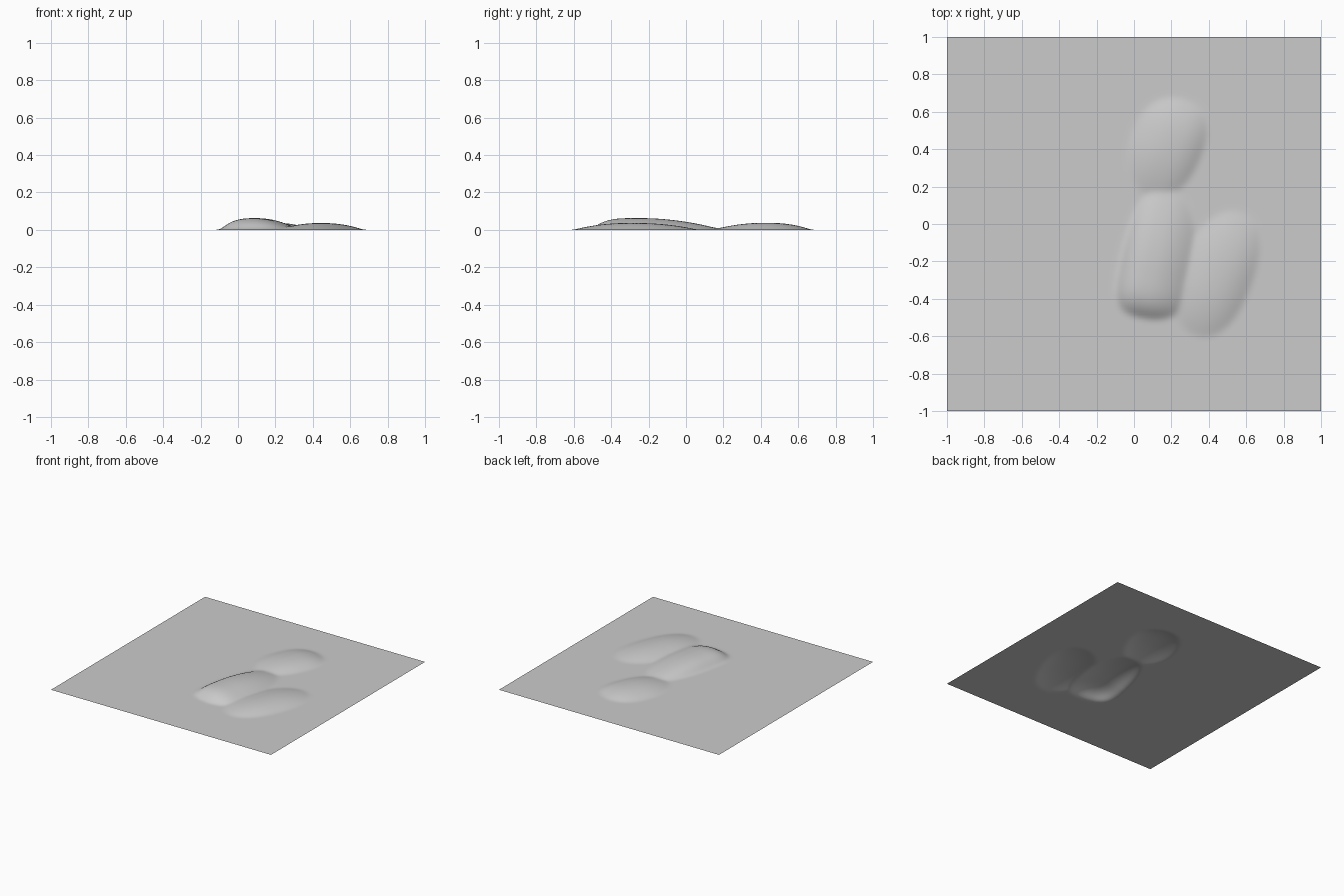
import bpy
import bmesh
import math

cube = bpy.data.objects.get("Cube")
if cube:
    bpy.data.objects.remove(cube, do_unlink=True)


def make_material(name, colour):
    mat = bpy.data.materials.new(name)
    mat.use_nodes = True
    mat.diffuse_color = colour
    mat.node_tree.nodes["Principled BSDF"].inputs["Base Color"].default_value = colour
    return mat


def side(value, low, high):
    """Falloff from a peak; low and high are (length, power) for each direction."""
    length, power = high if value > 0 else low
    return (abs(value) / length) ** power


def mound(x, y, peak, tilt, height, back, front, left, right):
    """Height of one soft, lopsided oval swelling, tilted clockwise."""
    dx, dy = x - peak[0], y - peak[1]
    c, s = math.cos(math.radians(tilt)), math.sin(math.radians(tilt))
    along, across = dx * s + dy * c, dx * c - dy * s
    f = max(0.0, 1 - side(along, front, back) - side(across, left, right))
    return height * f * f * 1.05 / (f + 0.05)   # rounded skirt


# Three swellings: (length, power) for back, front, left and right sides
MOUNDS = [
    dict(peak=(0.18, 0.42), tilt=22, height=0.038,
         back=(0.26, 2.6), front=(0.29, 2), left=(0.20, 2), right=(0.19, 2.6)),
    dict(peak=(0.10, -0.25), tilt=11, height=0.063,
         back=(0.46, 2), front=(0.26, 4), left=(0.18, 3), right=(0.22, 2)),
    dict(peak=(0.44, -0.29), tilt=22, height=0.037,
         back=(0.38, 2.3), front=(0.33, 2.3), left=(0.21, 2), right=(0.19, 2.3)),
]

# Thin square sheet raised by the swellings
bm = bmesh.new()
bmesh.ops.create_grid(bm, x_segments=128, y_segments=128, size=1)
for v in bm.verts:
    v.co.z = max(mound(v.co.x, v.co.y, **m) for m in MOUNDS)

# Soften the valleys where swellings meet
raised = [v for v in bm.verts if not v.is_boundary]
for _ in range(3):
    bmesh.ops.smooth_vert(bm, verts=raised, factor=0.5, use_axis_z=True)

mesh = bpy.data.meshes.new("ground_sheet")
bm.to_mesh(mesh)
bm.free()
sheet = bpy.data.objects.new("ground_sheet", mesh)
bpy.context.collection.objects.link(sheet)
mesh.materials.append(make_material("light_grey", (0.6, 0.6, 0.6, 1)))
mesh.shade_smooth()
